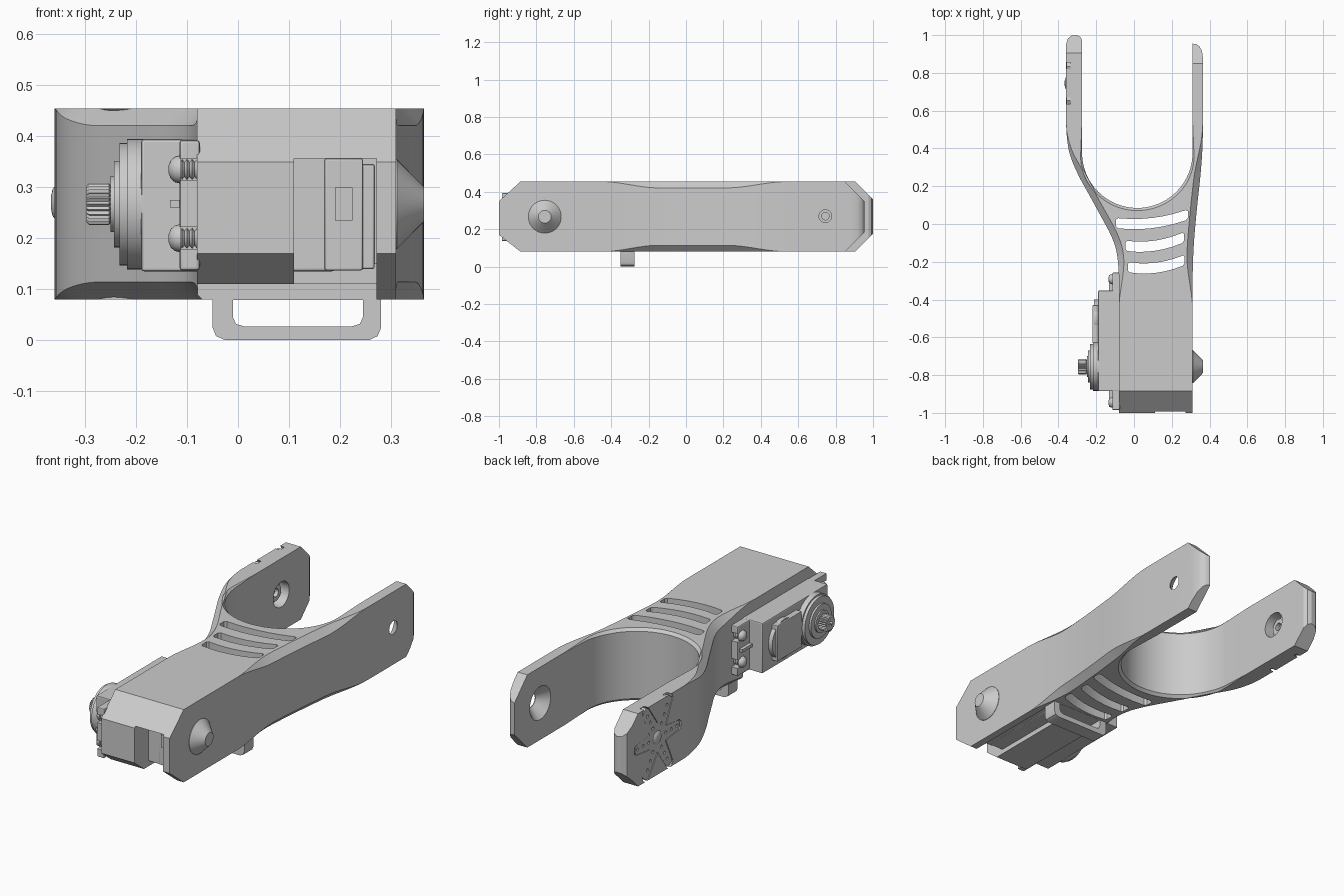
import bpy, bmesh
from math import sin, cos, pi, radians
from mathutils import Vector

if "Cube" in bpy.data.objects:
    bpy.data.objects.remove(bpy.data.objects["Cube"])


def finish(name, bm, smooth=True):
    bmesh.ops.remove_doubles(bm, verts=bm.verts, dist=1e-5)
    bmesh.ops.recalc_face_normals(bm, faces=bm.faces)
    me = bpy.data.meshes.new(name)
    bm.to_mesh(me)
    bm.free()
    ob = bpy.data.objects.new(name, me)
    bpy.context.collection.objects.link(ob)
    if smooth:
        shade(ob)
    return ob


def activate(ob):
    bpy.ops.object.select_all(action='DESELECT')
    ob.select_set(True)
    bpy.context.view_layer.objects.active = ob


def shade(ob):
    activate(ob)
    bpy.ops.object.shade_smooth_by_angle(angle=radians(28))


def prism(name, pts, a, b, axis):
    """Extrude a 2D outline from a to b along an axis."""
    put = {'x': lambda p, d: (d, p[0], p[1]), 'y': lambda p, d: (p[0], d, p[1]),
           'z': lambda p, d: (p[0], p[1], d)}[axis]
    bm = bmesh.new()
    lo = [bm.verts.new(put(p, a)) for p in pts]
    hi = [bm.verts.new(put(p, b)) for p in pts]
    n = len(pts)
    bm.faces.new(lo)
    bm.faces.new(hi)
    for i in range(n):
        j = (i + 1) % n
        bm.faces.new((lo[i], lo[j], hi[j], hi[i]))
    return finish(name, bm)


def box(name, x, y, z, bevel=0):
    ob = prism(name, [(x[0], y[0]), (x[1], y[0]), (x[1], y[1]), (x[0], y[1])], z[0], z[1], 'z')
    if bevel:
        m = ob.modifiers.new('bevel', 'BEVEL')
        m.width, m.segments = bevel, 2
        activate(ob)
        bpy.ops.object.modifier_apply(modifier='bevel')
        shade(ob)
    return ob


def lathe(name, prof, y, z, seg=40, tooth=0):
    """Revolve (x, radius) points about an x-parallel axis; tooth makes splines."""
    bm = bmesh.new()
    rings = []
    for x, r in prof:
        rr = [r - tooth * (k % 2) for k in range(seg)]
        rings.append([bm.verts.new((x, y + rr[k] * cos(2 * pi * k / seg), z + rr[k] * sin(2 * pi * k / seg)))
                      for k in range(seg)])
    for p, q in zip(rings, rings[1:]):
        for k in range(seg):
            j = (k + 1) % seg
            bm.faces.new((p[k], p[j], q[j], q[k]))
    bm.faces.new(rings[0])
    bm.faces.new(rings[-1])
    return finish(name, bm)


def cut(ob, *cutters):
    for c in cutters:
        m = ob.modifiers.new('cut', 'BOOLEAN')
        m.operation, m.solver, m.object = 'DIFFERENCE', 'EXACT', c
        activate(ob)
        bpy.ops.object.modifier_apply(modifier='cut')
        bpy.data.objects.remove(c)
    shade(ob)


def spline(pts, steps=5):
    p = [Vector(q) for q in [pts[0]] + pts + [pts[-1]]]
    out = []
    for i in range(1, len(p) - 2):
        a, b, c, d = p[i - 1:i + 3]
        for s in range(steps):
            t = s / steps
            out.append((b * 2 + (c - a) * t + (a * 2 - b * 5 + c * 4 - d) * t**2
                        + (b * 3 - a - c * 3 + d) * t**3) * 0.5)
    return out + [p[-1]]


# Forked bracket: plan outline with an edge chamfer that fades in around the fork root
BOT, TOP = 0.08, 0.455
right = spline([(0.31, -0.45), (0.31, -0.3), (0.316, -0.12), (0.332, 0.07), (0.352, 0.26), (0.363, 0.42), (0.365, 0.6)])
left = spline([(-0.36, 0.6), (-0.357, 0.48), (-0.34, 0.37), (-0.295, 0.26), (-0.235, 0.15), (-0.175, 0.04),
               (-0.122, -0.06), (-0.092, -0.15), (-0.08, -0.28), (-0.08, -0.45)])
arc = [Vector((0.0175 + 0.2925 * cos(t), 0.3775 + 0.2925 * sin(t))) for t in [-pi * k / 40 for k in range(41)]]
tip_r = [(0.365, 0.88), (0.36, 0.915), (0.347, 0.94), (0.33, 0.952), (0.31, 0.955)]
tip_l = [(-0.275, 0.975), (-0.285, 0.992), (-0.305, 1.0), (-0.33, 0.997), (-0.35, 0.982), (-0.36, 0.95)]
inner = [(0.31, 0.55)], [(-0.275, 0.55)]
plan = [Vector(p) for p in [(-0.08, -1), (0.31, -1)] + right + tip_r + inner[0] + arc + inner[1] + tip_l + left]
first = 2 + len(right) + len(tip_r)
arc_range = range(first, first + len(arc) + 2)
bm = bmesh.new()
rings = [[], [], [], []]
n = len(plan)
for i, p in enumerate(plan):
    d = (plan[(i + 1) % n] - plan[i - 1]).normalized()
    f = max(0, min(1, (p.y + 0.45) / 0.3, (0.54 - p.y) / 0.32))
    h = f * f * (3 - 2 * f) * (0.014 if i in arc_range else 0.034)
    q = p - Vector((d.y, -d.x)) * h
    for ring, v, z in zip(rings, (q, p, p, q), (BOT, BOT + h, TOP - h, TOP)):
        ring.append(bm.verts.new((v.x, v.y, z)))
for a, b in zip(rings, rings[1:]):
    for i in range(n):
        j = (i + 1) % n
        bm.faces.new((a[i], a[j], b[j], b[i]))
bm.faces.new(rings[0])
bm.faces.new(rings[3])
bracket = finish('forked_bracket', bm)

# Angled corners at the arm tips and the rear
for tri, x0, x1 in [
        ([(0.85, 0.455), (0.955, 0.35), (1.1, 0.5)], 0.1, 0.5), ([(0.85, 0.08), (0.955, 0.185), (1.1, 0.0)], 0.1, 0.5),
        ([(0.905, 0.455), (1.0, 0.36), (1.1, 0.5)], -0.5, 0.1), ([(0.905, 0.08), (1.0, 0.175), (1.1, 0.0)], -0.5, 0.1),
        ([(-0.885, 0.455), (-1.0, 0.35), (-1.1, 0.5)], -0.5, 0.5), ([(-0.885, 0.08), (-1.0, 0.17), (-1.1, 0.0)], -0.5, 0.5)]:
    (ya, za), (yb, zb), far = tri
    dy, dz = yb - ya, zb - za
    cut(bracket, prism('corner_cutter', [(ya - dy, za - dz), (yb + dy, zb + dz), far], x0, x1, 'x'))

# Curved slots through the fork root
for x0, y0, x1, y1 in [(-0.095, 0.005, 0.285, 0.05), (-0.045, -0.115, 0.265, -0.07), (-0.033, -0.228, 0.268, -0.19)]:
    mid = [(x0 + (x1 - x0) * t, y0 + (y1 - y0) * t - 0.09 * t * (1 - t), 0.027 - 0.009 * (abs(t - 0.5) > 0.49))
           for t in (0, 0.03, 0.2, 0.35, 0.5, 0.65, 0.8, 0.97, 1)]
    cut(bracket, prism('slot_cutter', [(x, y - w) for x, y, w in mid] + [(x, y + w) for x, y, w in mid[::-1]],
                       0, 0.6, 'z'))

# Open pocket at the rear and underside
cut(bracket, box('notch_cutter', (0.11, 0.272), (-1.1, -0.87), (0.0, 0.357)),
    box('underside_cutter', (-0.2, 0.272), (-1.1, -0.35), (0.0, 0.11)),
    box('opening_cutter', (0.11, 0.272), (-1.1, -0.36), (0.05, 0.15)))

# Pivot holes, conical in the right arm
PY, PZ = 0.745, 0.27
cut(bracket, lathe('cone_cutter', [(0.3, 0.095), (0.362, 0.034), (0.4, 0.034)], PY, PZ),
    lathe('hub_cutter', [(-0.345, 0.065), (-0.25, 0.065)], PY, PZ))


# Six-armed horn set into the left arm
def star(scale):
    pts = []
    for k in range(6):
        a = k * pi / 3
        length = (0.19 if k % 3 == 0 else 0.215) * scale
        for u, v in ((length * 0.94, -0.026 * scale), (length, -0.014), (length, 0.014), (length * 0.94, 0.026 * scale)):
            pts.append((PY + u * cos(a) - v * sin(a), PZ + u * sin(a) + v * cos(a)))
        b = a + pi / 6
        pts.append((PY + 0.078 * scale * cos(b), PZ + 0.078 * scale * sin(b)))
    return pts


cut(bracket, prism('star_cutter', star(1), -0.4, -0.335, 'x'))
horn = prism('servo_horn', star(0.95), -0.358, -0.33, 'x')
cut(horn, *[lathe('hole_cutter', [(-0.4, 0.008), (-0.345, 0.008)], PY + r * cos(k * pi / 3), PZ + r * sin(k * pi / 3), 10)
            for k in range(6) for r in (0.07, 0.115, 0.16)])
lathe('horn_screw', [(-0.367, 0.012), (-0.364, 0.026), (-0.357, 0.035), (-0.34, 0.035)], PY, PZ, 24)
lathe('horn_hub', [(-0.335, 0.042), (-0.305, 0.042), (-0.305, 0.02), (-0.325, 0.02)], PY, PZ, 24)

# Conical pivot on the rear right
SY, SZ = -0.755, 0.267
lathe('pivot_cone', [(0.3, 0.088), (0.312, 0.088), (0.365, 0.034)], SY, SZ)

# Cable loop under the body
loop = prism('cable_loop', [(-0.068, 0.12), (-0.064, 0.09), (-0.05, 0.078), (-0.05, 0.025), (-0.043, 0.008), (-0.025, 0),
                            (0.257, 0), (0.274, 0.008), (0.281, 0.025), (0.281, 0.12)], -0.35, -0.275, 'y')
cut(loop, prism('loop_cutter', [(-0.01, 0.079), (-0.01, 0.045), (-0.004, 0.032), (0.012, 0.027), (0.223, 0.027),
                                (0.239, 0.032), (0.245, 0.045), (0.245, 0.079)], -0.5, 0, 'y'))

# Servo motor case, lid and output stages
box('servo_case', (-0.19, 0.19), (-0.885, -0.352), (0.135, 0.395), 0.006)
box('servo_back', (0.17, 0.245), (-0.89, -0.37), (0.137, 0.357), 0.004)
box('servo_back_cover', (0.24, 0.268), (-0.88, -0.37), (0.14, 0.345), 0.004)
box('servo_plug', (0.19, 0.225), (-0.9, -0.86), (0.235, 0.3))
box('servo_lid', (-0.22, -0.185), (-0.63, -0.43), (0.175, 0.36), 0.004)
lathe('lid_boss', [(-0.212, 0.1), (-0.185, 0.1)], -0.5, SZ)
lathe('output_stage', [(-0.185, 0.128), (-0.218, 0.128), (-0.218, 0.12), (-0.233, 0.12), (-0.233, 0.085),
                       (-0.243, 0.085), (-0.243, 0.055), (-0.25, 0.055), (-0.25, 0.035), (-0.26, 0.035)], SY, SZ, 48)
lathe('output_spline', [(-0.25, 0.036), (-0.253, 0.041), (-0.292, 0.041), (-0.297, 0.036), (-0.297, 0.016),
                        (-0.275, 0.016)], SY, SZ, 48, 0.005)

# Mounting ears with slotted holes and dome screws
ears = box('mounting_ears', (-0.115, -0.075), (-0.985, -0.257), (0.137, 0.393), 0.006)
screws = [(y, z) for y in (-0.945, -0.292) for z in (0.2, 0.335)]
cut(ears, *[box('ear_cutter', (-0.2, -0.0), (y, y - 0.1) if y < -0.6 else (y, y + 0.1), (z - 0.022, z + 0.022))
            for y, z in screws])
for y, z in screws:
    lathe('ear_screw', [(-0.136, 0.008), (-0.132, 0.018), (-0.124, 0.025), (-0.112, 0.028), (-0.112, 0.014)]
          + [(-0.11 + 0.005 * k, 0.014 if k % 2 else 0.02) for k in range(8)], y, z, 24)
for y in ((-0.97, -0.88), (-0.355, -0.27)):
    box('ear_rib', (-0.133, -0.11), y, (0.26, 0.275))
